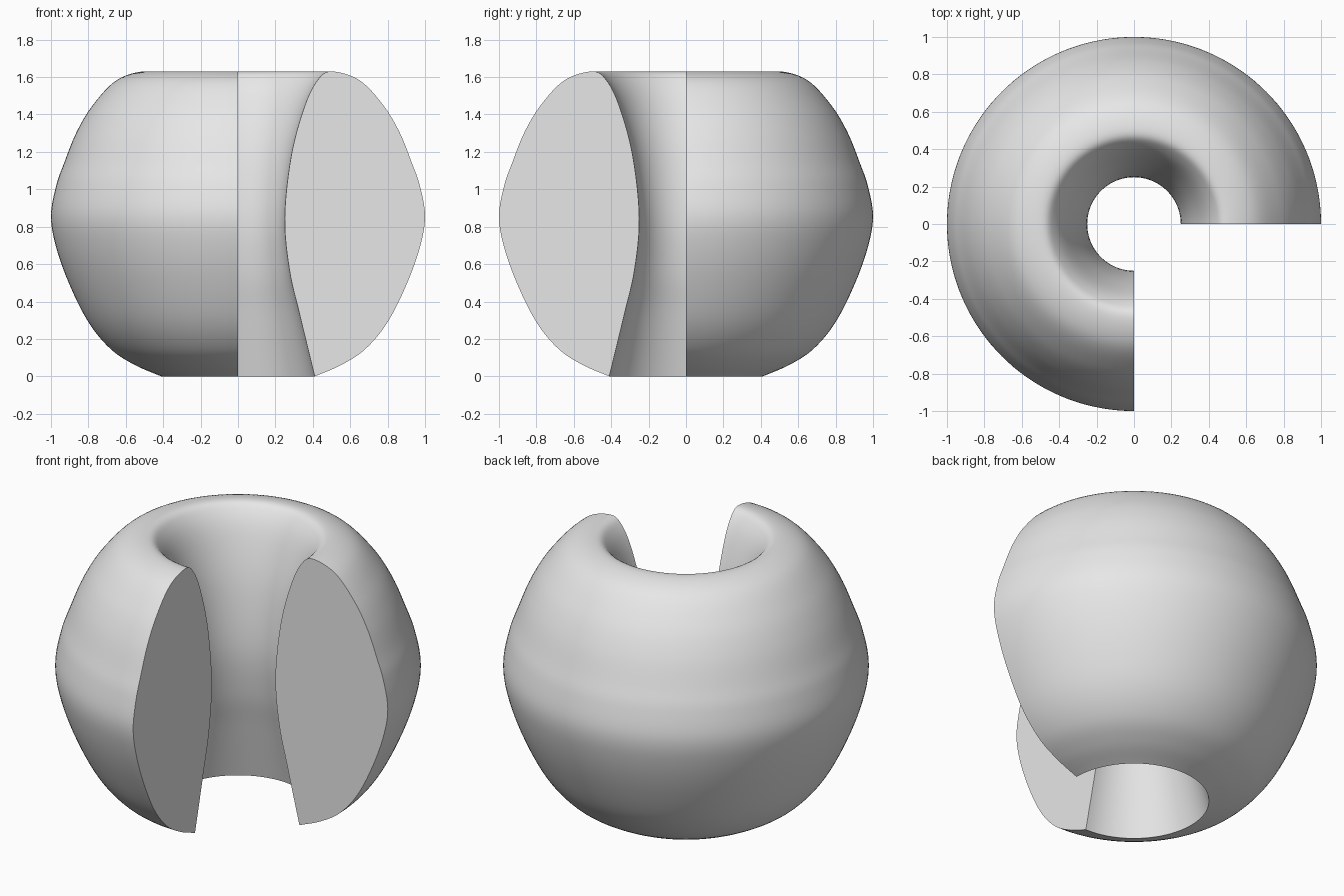
import bpy
import bmesh
from math import cos, sin, radians
from mathutils import Vector

cube = bpy.data.objects.get("Cube")
if cube:
    bpy.data.objects.remove(cube, do_unlink=True)

# Cross-section (radius, height): bottom tip, up the outside, down the bore
PROFILE = [
    (0.41, 0), (0.55, 0.06), (0.68, 0.145), (0.8, 0.29), (0.905, 0.5),
    (0.975, 0.7), (1, 0.86), (0.972, 1.02), (0.93, 1.14), (0.866, 1.3),
    (0.78, 1.445), (0.65, 1.583), (0.5, 1.63), (0.425, 1.583),
    (0.355, 1.44), (0.285, 1.18), (0.25, 0.85), (0.275, 0.57),
    (0.33, 0.33), (0.41, 0),
]
SWEEP = radians(270)
STEPS = 108
SUBDIV = 6


def smooth_loop(points, subdiv):
    """Spline through the points, closed at one sharp tip."""
    p = [Vector(q) for q in points]
    p = [2 * p[0] - p[1]] + p + [2 * p[-1] - p[-2]]
    out = []
    for a, b, c, d in zip(p, p[1:], p[2:], p[3:]):
        for i in range(subdiv):
            t = i / subdiv
            out.append(0.5 * (2 * b + (c - a) * t
                              + (2 * a - 5 * b + 4 * c - d) * t ** 2
                              + (3 * b - a - 3 * c + d) * t ** 3))
    return out


# Three-quarter revolved body
section = smooth_loop(PROFILE, SUBDIV)
count = len(section)
bm = bmesh.new()
rings = []
for s in range(STEPS + 1):
    a = SWEEP * s / STEPS
    rings.append([bm.verts.new((r * cos(a), r * sin(a), z)) for r, z in section])
for near, far in zip(rings, rings[1:]):
    for i in range(count):
        j = (i + 1) % count
        bm.faces.new((near[i], far[i], far[j], near[j]))

# Flat cut faces at both ends of the sweep
bm.faces.new(rings[0])
bm.faces.new(rings[-1][::-1])
bmesh.ops.recalc_face_normals(bm, faces=bm.faces)

mesh = bpy.data.meshes.new("cutaway_ring")
bm.to_mesh(mesh)
bm.free()
body = bpy.data.objects.new("cutaway_ring", mesh)
bpy.context.collection.objects.link(body)

# Single grey material
grey = bpy.data.materials.new("light_grey")
grey.use_nodes = True
colour = (0.8, 0.8, 0.8, 1)
grey.diffuse_color = colour
grey.node_tree.nodes["Principled BSDF"].inputs["Base Color"].default_value = colour
mesh.materials.append(grey)

# Smooth surface with crisp cut edges and bottom rim
bpy.ops.object.select_all(action="DESELECT")
body.select_set(True)
bpy.context.view_layer.objects.active = body
bpy.ops.object.shade_smooth_by_angle(angle=radians(30))
